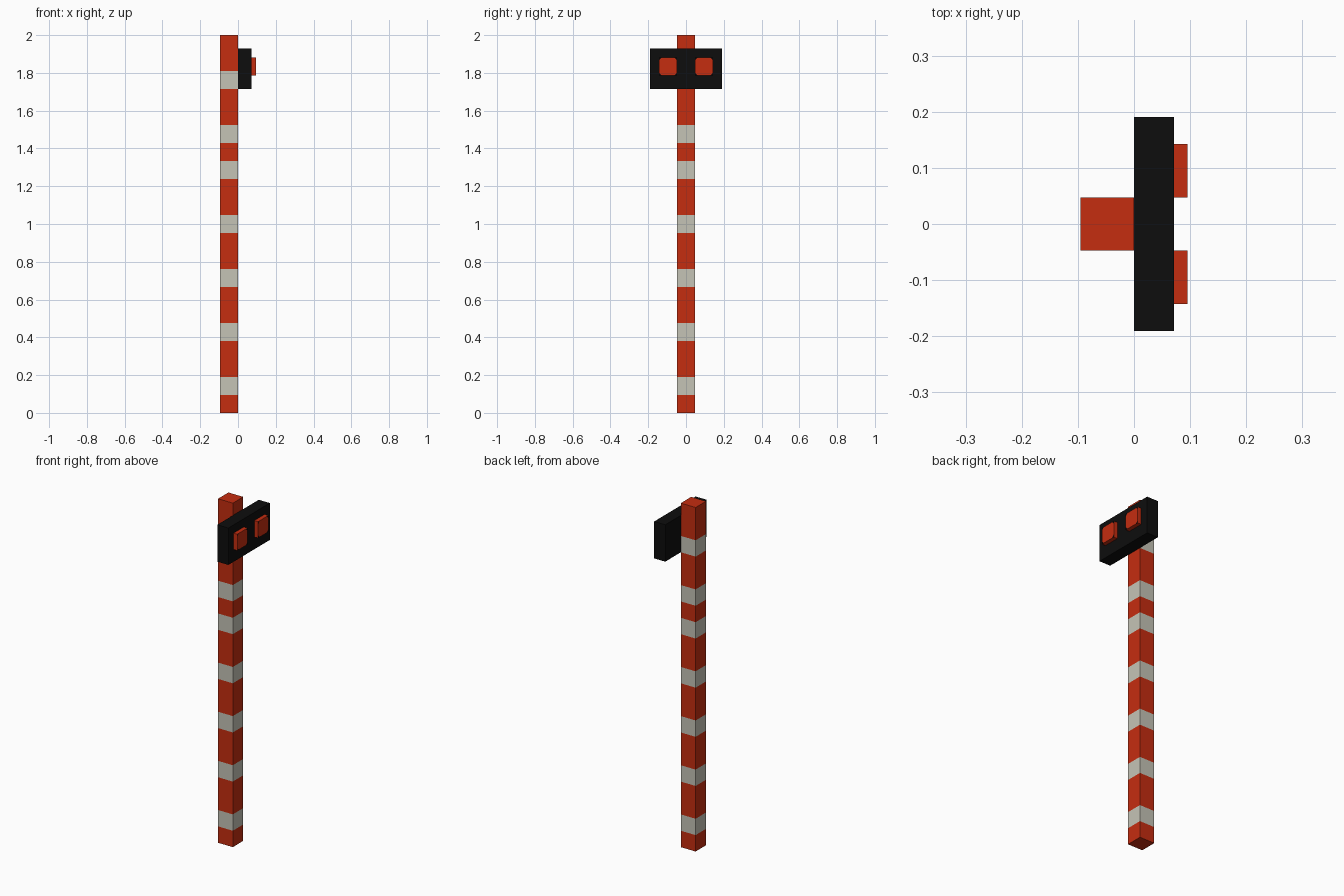
import bpy, bmesh
from mathutils import Vector

cube = bpy.data.objects.get("Cube")
if cube:
    bpy.data.objects.remove(cube, do_unlink=True)

U = 2 / 21  # side of the square post, used as module


def material(name, rgb):
    m = bpy.data.materials.new(name)
    m.use_nodes = True
    m.diffuse_color = (*rgb, 1)
    m.node_tree.nodes["Principled BSDF"].inputs["Base Color"].default_value = (*rgb, 1)
    return m


RED = material("signal red", (0.56, 0.026, 0.005))
WHITE = material("off white", (0.56, 0.55, 0.47))
BLACK = material("black", (0.004, 0.004, 0.004))


def box(lo, hi):
    """Box between two corners, given in modules."""
    bm = bmesh.new()
    bmesh.ops.create_cube(bm, size=1)
    lo, hi = Vector(lo) * U, Vector(hi) * U
    for v in bm.verts:
        v.co = Vector([lo[i] + (v.co[i] + 0.5) * (hi[i] - lo[i]) for i in range(3)])
    return bm


def finish(bm, name, mats):
    bm.normal_update()
    me = bpy.data.meshes.new(name)
    bm.to_mesh(me)
    bm.free()
    for m in mats:
        me.materials.append(m)
    ob = bpy.data.objects.new(name, me)
    bpy.context.collection.objects.link(ob)


# Post, cut into painted bands
BANDS = (1, 4, 7, 10, 13, 15, 18)
bm = box((-1, -0.5, 0), (0, 0.5, 21))
for b in BANDS:
    for z in (b, b + 1):
        bmesh.ops.bisect_plane(bm, geom=bm.verts[:] + bm.edges[:] + bm.faces[:],
                               plane_co=(0, 0, z * U), plane_no=(0, 0, 1))
for f in bm.faces:
    z = f.calc_center_median().z / U
    f.material_index = int(any(b < z < b + 1 for b in BANDS))
finish(bm, "striped_post", [RED, WHITE])

# Signal board on the left side of the post
finish(box((0, -2, 18), (0.75, 2, 20.25)), "signal_board", [BLACK])

# Two lamps with black corners on their outer faces
CUT = 0.16
for name, y in (("front_lamp", -1), ("back_lamp", 1)):
    bm = box((0.75, y - 0.5, 18.75), (1, y + 0.5, 19.75))
    bm.normal_update()
    centre = Vector((1, y, 19.25)) * U
    for sy in (-1, 1):
        for sz in (-1, 1):
            faces = [f for f in bm.faces if f.normal.x > 0.9]
            geom = set(faces)
            for f in faces:
                geom.update(f.edges, f.verts)
            corner = centre + Vector((0, sy * (0.5 - CUT), sz * 0.5)) * U
            bmesh.ops.bisect_plane(bm, geom=list(geom), plane_co=corner,
                                   plane_no=(0, sy, sz))
            bm.normal_update()
    for f in bm.faces:
        d = f.calc_center_median() - centre
        if f.normal.x > 0.9 and abs(d.y) + abs(d.z) > (1 - CUT) * U:
            f.material_index = 1
    finish(bm, name, [RED, BLACK])
